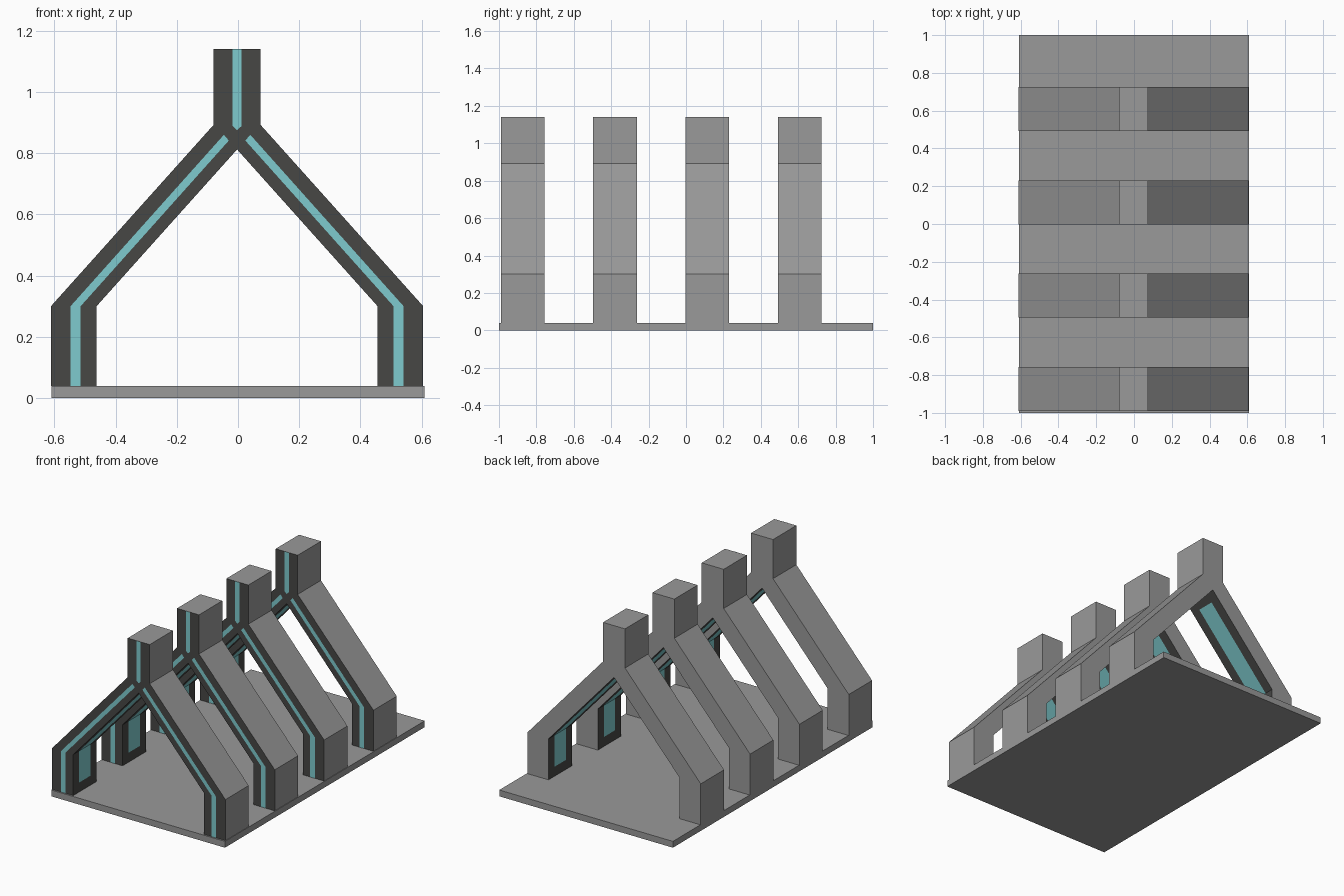
import bpy, bmesh

if "Cube" in bpy.data.objects:
    bpy.data.objects.remove(bpy.data.objects["Cube"])

GREY, DARK, TEAL = 0, 1, 2
CX = -0.003            # frame centre line
DEPTH = 0.233          # frame thickness along y
FRAME_Y = [-0.99 + 0.494 * i for i in range(4)]


def material(name, rgb):
    m = bpy.data.materials.new(name)
    m.diffuse_color = (*rgb, 1)
    m.use_nodes = True
    m.node_tree.nodes["Principled BSDF"].inputs["Base Color"].default_value = m.diffuse_color
    return m


frame_mats = [material("stone_grey", (0.32, 0.32, 0.32)),
              material("dark_trim", (0.063, 0.063, 0.06)),
              material("teal_glow", (0.21, 0.60, 0.62))]


def finish(name, bm, mats):
    me = bpy.data.meshes.new(name)
    bm.to_mesh(me)
    bm.free()
    for m in mats:
        me.materials.append(m)
    ob = bpy.data.objects.new(name, me)
    bpy.context.collection.objects.link(ob)
    return ob


def flat_face(bm, outline, y):
    """Face in the x-z plane at y, pointing to the front."""
    f = bm.faces.new([bm.verts.new((x + CX, y, z)) for x, z in outline])
    f.normal_update()
    if f.normal.y > 0:
        f.normal_flip()
    return f


def prism(bm, outline, y0, y1):
    """Extrude an x-z outline from y0 to y1."""
    face = flat_face(bm, outline, y0)
    ext = bmesh.ops.extrude_face_region(bm, geom=[face], use_keep_orig=True)
    verts = [v for v in ext["geom"] if isinstance(v, bmesh.types.BMVert)]
    bmesh.ops.translate(bm, verts=verts, vec=(0, y1 - y0, 0))
    bmesh.ops.recalc_face_normals(bm, faces=bm.faces[:])


def mirror(half):
    return [(-x, z) for x, z in reversed(half)]


# Base slab
bm = bmesh.new()
bmesh.ops.create_cube(bm, size=1)
for v in bm.verts:
    v.co = (v.co.x * 1.217, v.co.y * 2, (v.co.z + 0.5) * 0.04)
finish("base_slab", bm, frame_mats[:1])

# Outlines, x measured from the frame centre line
outer = [(0.608, 0.04), (0.608, 0.30), (0.077, 0.892), (0.077, 1.14)]
inner = [(-0.459, 0.04), (-0.459, 0.30), (0, 0.812), (0.459, 0.30), (0.459, 0.04)]
profile = outer + mirror(outer) + inner
rafter_strip = [(0.544, 0.04), (0.544, 0.30), (0.043, 0.86), (0.027, 0.841),
                (0.511, 0.30), (0.511, 0.04)]
ridge_strip = [(0.015, 1.14), (-0.015, 1.14), (-0.015, 0.889), (0, 0.875), (0.015, 0.889)]

for i, y in enumerate(FRAME_Y, 1):
    # Arched frame: dark front and inner faces, teal panels inset inside
    bm = bmesh.new()
    prism(bm, profile, y, y + DEPTH)
    sides = {-1: [], 1: []}
    for f in bm.faces:
        c, n = f.calc_center_median(), f.normal
        if n.y < -0.9:
            f.material_index = DARK
        elif abs(n.y) < 0.1 and (c.x - CX) * n.x < -0.01:
            f.material_index = DARK
            sides[1 if c.x > CX else -1].append(f)
    for faces in sides.values():
        bmesh.ops.inset_region(bm, faces=faces, thickness=0.06,
                               use_boundary=True, use_even_offset=True)
        for f in faces:
            f.material_index = TEAL
    finish(f"arch_frame_{i}", bm, frame_mats)

    # Teal light strips lying on the front face
    bm = bmesh.new()
    for strip in (rafter_strip, mirror(rafter_strip), ridge_strip):
        flat_face(bm, strip, y - 0.001)
    finish(f"front_light_strips_{i}", bm, [frame_mats[TEAL]])
